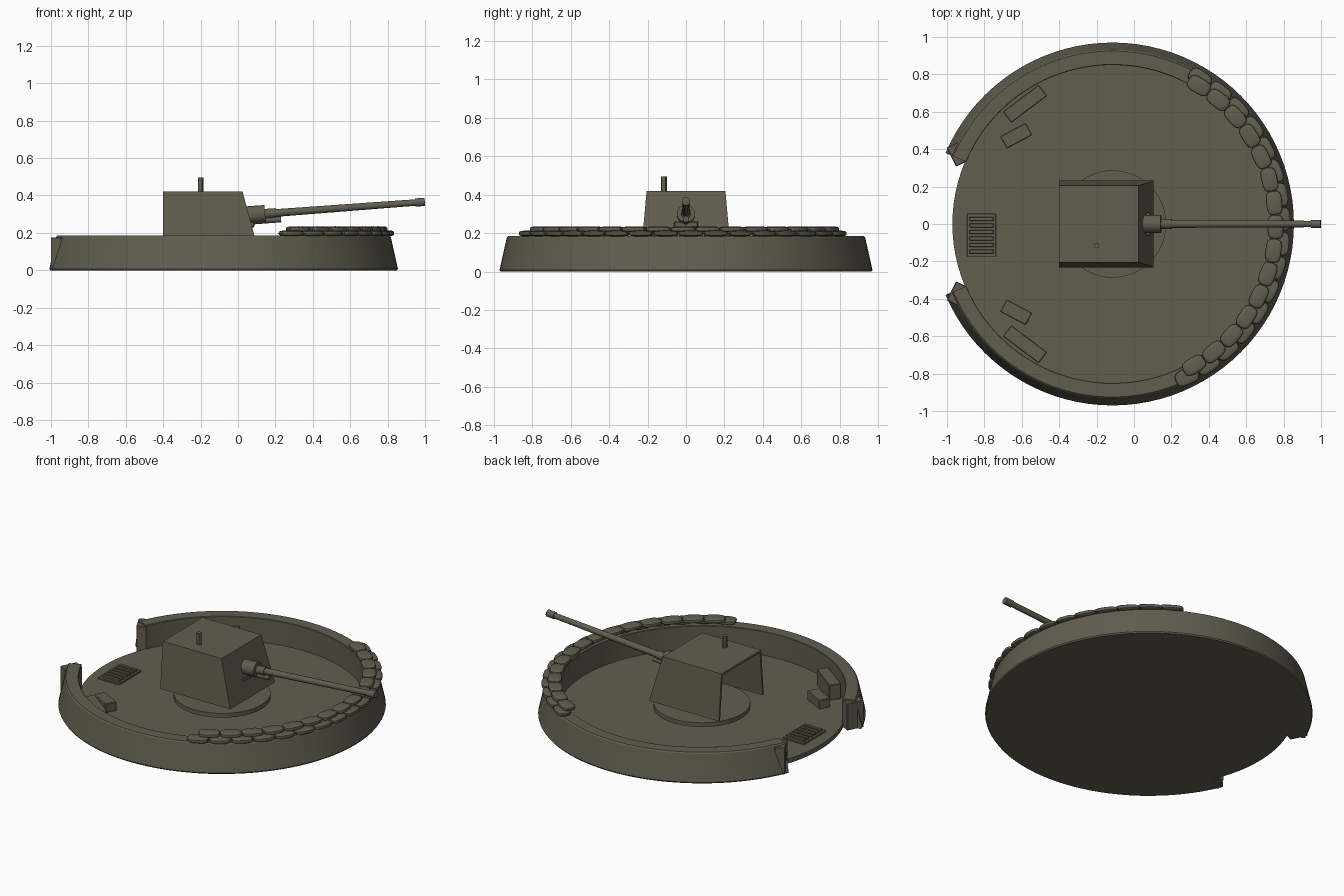
import bpy, bmesh, math, random
from mathutils import Vector, Matrix

if "Cube" in bpy.data.objects:
    bpy.data.objects.remove(bpy.data.objects["Cube"])

random.seed(3)
CX = -0.115  # centre of the round emplacement

olive = bpy.data.materials.new("olive_drab")
olive.diffuse_color = (0.12, 0.11, 0.078, 1)
olive.use_nodes = True
olive.node_tree.nodes["Principled BSDF"].inputs["Base Color"].default_value = olive.diffuse_color


def finish(bm, name, smooth=False):
    bmesh.ops.recalc_face_normals(bm, faces=bm.faces)
    me = bpy.data.meshes.new(name)
    bm.to_mesh(me)
    bm.free()
    me.materials.append(olive)
    ob = bpy.data.objects.new(name, me)
    bpy.context.collection.objects.link(ob)
    if smooth:
        bpy.ops.object.select_all(action='DESELECT')
        ob.select_set(True)
        bpy.context.view_layer.objects.active = ob
        bpy.ops.object.shade_smooth_by_angle(angle=math.radians(30))
    return ob


def tube(name, p, q, r1, r2=None, n=24):
    p, q = Vector(p), Vector(q)
    d = q - p
    m = Matrix.Translation((p + q) / 2) @ d.to_track_quat('Z', 'Y').to_matrix().to_4x4()
    bm = bmesh.new()
    bmesh.ops.create_cone(bm, cap_ends=True, segments=n, radius1=r1,
                          radius2=r1 if r2 is None else r2, depth=d.length, matrix=m)
    return finish(bm, name, True)


def box(name, centre, size, angle=0, bevel=0.004):
    bm = bmesh.new()
    bmesh.ops.create_cube(bm, size=1)
    bmesh.ops.scale(bm, vec=size, verts=bm.verts)
    if bevel:
        bmesh.ops.bevel(bm, geom=bm.edges[:], offset=bevel, segments=1, affect='EDGES')
    m = Matrix.Translation(centre) @ Matrix.Rotation(math.radians(angle), 4, 'Z')
    bmesh.ops.transform(bm, matrix=m, verts=bm.verts)
    return finish(bm, name)


# round floor slab
tube("floor", (CX, 0, 0), (CX, 0, 0.03), 0.856, n=96)

# parapet wall: sloped profile swept round, open at the rear
profile = [(0.85, 0), (0.965, 0), (0.97, 0.008), (0.932, 0.178), (0.925, 0.185),
           (0.853, 0.185), (0.85, 0.182)]
bm = bmesh.new()
rings = []
STEPS = 84
for i in range(STEPS + 1):
    a = math.radians(-157 + 314 * i / STEPS)
    rings.append([bm.verts.new((CX + r * math.cos(a), r * math.sin(a), z)) for r, z in profile])
for A, B in zip(rings, rings[1:]):
    for k in range(len(profile)):
        j = (k + 1) % len(profile)
        bm.faces.new((A[k], A[j], B[j], B[k]))
bm.faces.new(rings[0])
bm.faces.new(rings[-1])
finish(bm, "parapet_wall", True)

# entrance posts and ammunition crates on both sides
for s, side in ((1, "left"), (-1, "right")):
    box(f"entrance_post_{side}", (-0.947, s * 0.372, 0.088), (0.066, 0.113, 0.176), s * 27)
    box(f"large_crate_{side}", (-0.583, s * 0.643, 0.08), (0.24, 0.075, 0.10), s * 37)
    box(f"small_crate_{side}", (-0.63, s * 0.472, 0.06), (0.155, 0.075, 0.06), s * 28)

# slatted drain grate by the entrance
box("grate_plate", (-0.815, -0.06, 0.035), (0.155, 0.23, 0.012), 0, 0.002)
for i in range(6):
    box(f"grate_bar_{i}", (-0.815, -0.06 + (i - 2.5) * 0.035, 0.046), (0.13, 0.022, 0.016), 0, 0.003)


# two courses of sandbags along the front of the parapet
def sandbag(name, r, deg, z):
    f = lambda v: math.copysign(abs(v) ** 0.6, v)
    bm = bmesh.new()
    bmesh.ops.create_uvsphere(bm, u_segments=14, v_segments=8, radius=1)
    for v in bm.verts:
        h = math.hypot(v.co.x, v.co.y)
        c, s = (v.co.x / h, v.co.y / h) if h > 1e-6 else (0, 0)
        v.co = (f(c) * f(h) * 0.043, f(s) * f(h) * 0.065, f(v.co.z) * 0.0155)
    a = math.radians(deg)
    m = Matrix.Translation((CX + r * math.cos(a), r * math.sin(a), z)) @ \
        Matrix.Rotation(a + random.uniform(-0.06, 0.06), 4, 'Z')
    bmesh.ops.transform(bm, matrix=m, verts=bm.verts)
    finish(bm, name, True)


for i in range(16):
    sandbag(f"lower_sandbag_{i}", 0.908, -64 + 123 * i / 15, 0.198)
for i in range(15):
    sandbag(f"upper_sandbag_{i}", 0.872, -60 + 118 * i / 14, 0.22)

# turntable and pedestal
tube("pivot_ring", (CX, 0, 0.02), (CX, 0, 0.055), 0.24, n=48)
tube("turntable", (CX, 0, 0.052), (CX, 0, 0.08), 0.287, n=48)
tube("gun_pedestal", (CX, 0, 0.07), (CX, 0, 0.27), 0.075, 0.05)

# gun shield: folded sheet, open at rear and below
bm = bmesh.new()
ZB, ZT = 0.12, 0.42
p = {}
for s in (-1, 1):
    p[s] = [bm.verts.new(c) for c in ((-0.4, s * 0.232, ZB), (0.105, s * 0.232, ZB),
                                      (0.025, s * 0.205, ZT), (-0.4, s * 0.205, ZT))]
    bm.faces.new(p[s])
bm.faces.new((p[-1][1], p[1][1], p[1][2], p[-1][2]))
bm.faces.new((p[-1][2], p[1][2], p[1][3], p[-1][3]))
shield = finish(bm, "gun_shield")
# make sure the sheet faces outward before thickening inward
if max(shield.data.polygons, key=lambda f: f.center.z).normal.z < 0:
    shield.data.flip_normals()
mod = shield.modifiers.new("plate", 'SOLIDIFY')
mod.thickness = 0.013
mod.offset = -1
mod.use_even_offset = True

# periscope on the roof
tube("periscope", (-0.2, -0.115, 0.41), (-0.2, -0.115, 0.495), 0.015, n=12)

# gun: breech, mantlet, barrel, muzzle and recoil cylinder along the raised bore
A, B = Vector((0.05, 0, 0.295)), Vector((0.999, 0, 0.366))
at = lambda t: A.lerp(B, t)
tube("mantlet", at(0), at(0.1), 0.047)
tube("barrel_sleeve", at(0.1), at(0.16), 0.026)
tube("barrel", at(0.08), at(0.99), 0.021, 0.017)
tube("muzzle", at(0.945), at(1), 0.022)
tube("breech", at(-0.22), at(0.01), 0.045)
drop = Vector((0, 0, -0.036))
tube("recoil_cylinder", at(0.02) + drop, at(0.19) + drop, 0.016)
box("mantlet_sill", (0.07, 0, 0.245), (0.035, 0.125, 0.03))
